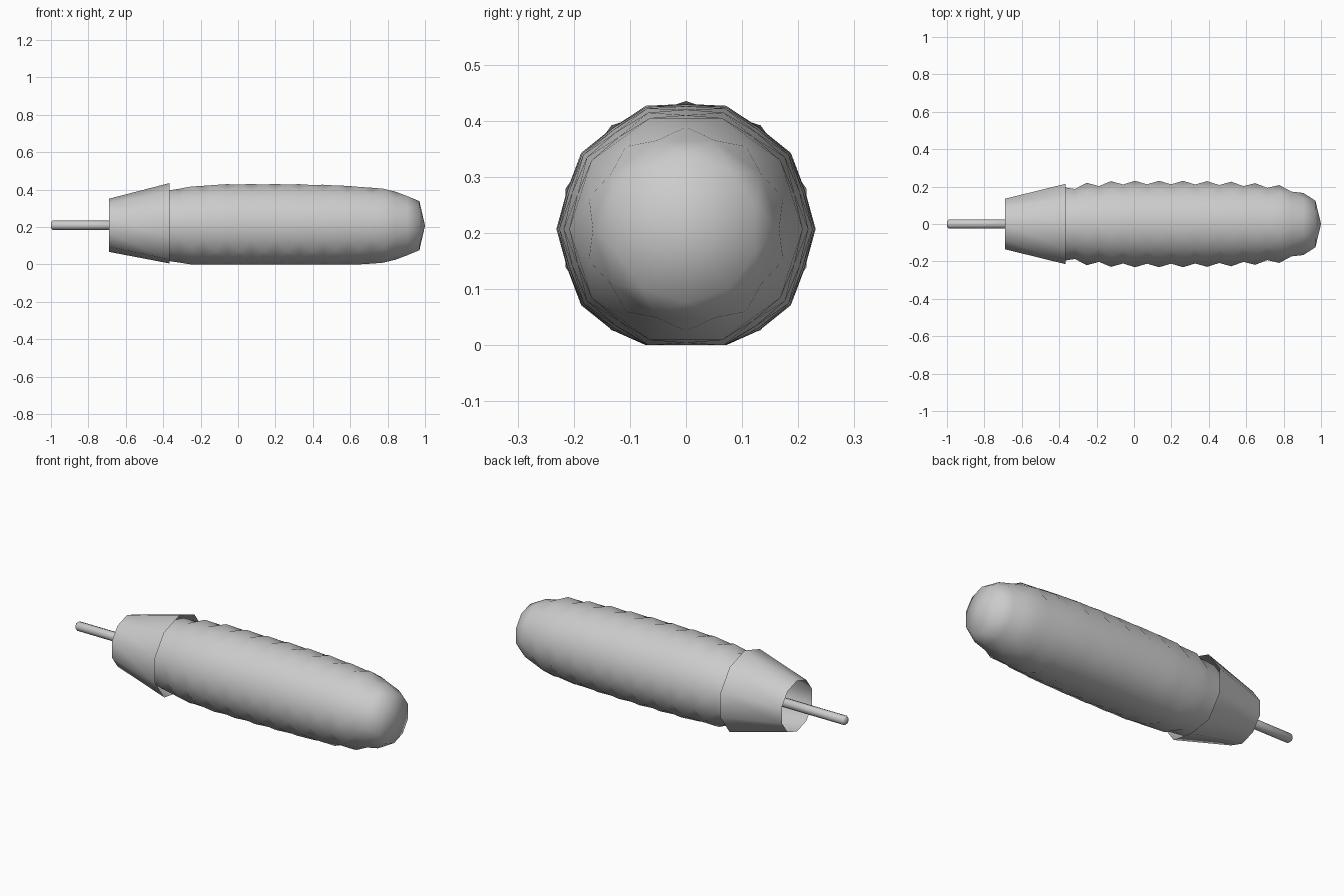
import bpy, bmesh
from math import cos, sin, pi

if "Cube" in bpy.data.objects:
    bpy.data.objects.remove(bpy.data.objects["Cube"])


def lathe(name, rings, sides, zc, cap_start=False, cap_end=False, tip=None, floor=0.0, twisted=False):
    """Loft rings (x, radius, phase) along x; twisted rings are joined as triangles."""
    bm = bmesh.new()
    step = 2 * pi / sides
    loops = []
    for x, r, ph in rings:
        loops.append([bm.verts.new((x, r * cos((j + ph) * step),
                                    max(floor, zc + r * sin((j + ph) * step))))
                      for j in range(sides)])
    for i in range(len(loops) - 1):
        a, b = loops[i], loops[i + 1]
        for j in range(sides):
            k = (j + 1) % sides
            if not twisted:
                bm.faces.new((a[j], a[k], b[k], b[j]))
            elif rings[i][2] == 0:
                bm.faces.new((a[j], a[k], b[j]))
                bm.faces.new((a[k], b[k], b[j]))
            else:
                bm.faces.new((a[j], b[k], b[j]))
                bm.faces.new((a[j], a[k], b[k]))
    if cap_start:
        bm.faces.new(loops[0])
    if cap_end:
        bm.faces.new(loops[-1])
    if tip:
        t = bm.verts.new(tip)
        for j in range(sides):
            bm.faces.new((loops[-1][j], loops[-1][(j + 1) % sides], t))
    bmesh.ops.recalc_face_normals(bm, faces=bm.faces[:])
    me = bpy.data.meshes.new(name)
    bm.to_mesh(me)
    bm.free()
    for p in me.polygons:
        p.use_smooth = True
    ob = bpy.data.objects.new(name, me)
    bpy.context.collection.objects.link(ob)
    return ob


# Knobbly cob: ten-sided rings, every other one turned half a step
radii = [0.145, 0.175, 0.197, 0.197, 0.22, 0.213, 0.229, 0.222, 0.231, 0.223,
         0.231, 0.223, 0.231, 0.222, 0.229, 0.219, 0.226, 0.213, 0.218,
         0.203, 0.208, 0.182, 0.166, 0.131]
n = len(radii)
rings = [(0.97 - 0.0643 * (n - 1 - i), r, 0.5 * (i % 2)) for i, r in enumerate(radii)]
lathe("cob", rings, 10, 0.207, cap_start=True, tip=(1.0, 0, 0.207), twisted=True)

# Open flared sleeve around the back of the cob
lathe("sleeve", [(-0.69, 0.142, 0.5), (-0.365, 0.226, 0.5)], 10, 0.209, floor=0.005)

# Stick with a slightly rounded end
lathe("stick", [(-1.0, 0.016, 0.5), (-0.99, 0.025, 0.5), (-0.4, 0.025, 0.5)],
      10, 0.209, cap_start=True, cap_end=True)
